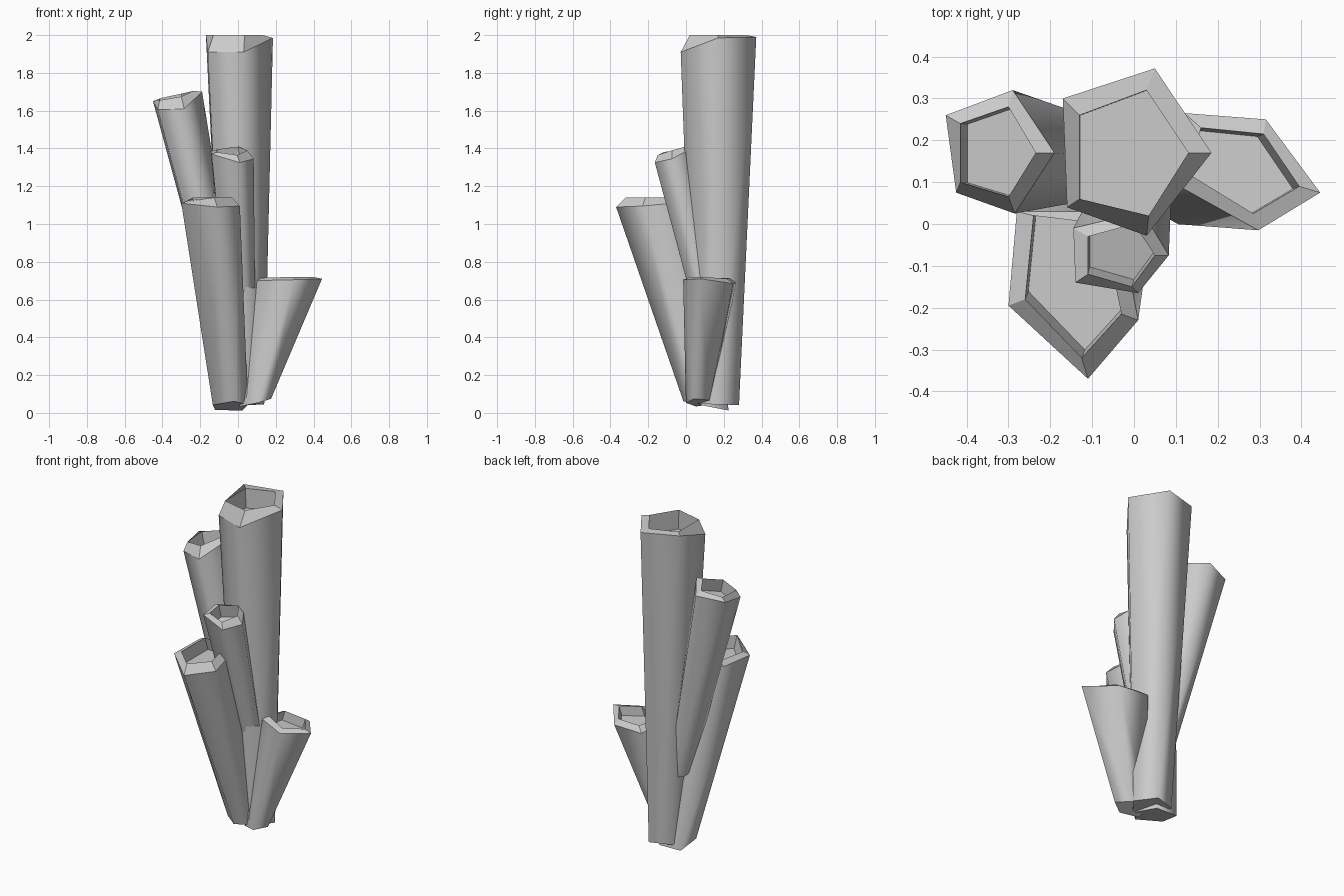
import bpy, bmesh
from mathutils import Vector


def tube(name, outer, inner, base, scale, tilt, depth):
    """Five-sided hollow tube: base ring, outer rim, inner rim, recessed floor."""
    outer = [Vector(p) for p in outer]
    inner = [Vector(p) for p in inner]
    base = Vector(base)
    c = sum(outer, Vector()) / len(outer)
    axis = (base - c).normalized()
    # base ring is a smaller copy of the rim on its own tilted plane
    bottom = []
    for p in outer:
        d = (p - c) * scale
        bottom.append(base + Vector((d.x, d.y, d.x * tilt[0] + d.y * tilt[1])))
    floor = [p + axis * depth for p in inner]
    bm = bmesh.new()
    rings = [[bm.verts.new(p) for p in r] for r in (bottom, outer, inner, floor)]
    n = len(outer)
    for k in range(3):
        a, b = rings[k], rings[k + 1]
        for i in range(n):
            j = (i + 1) % n
            f = bm.faces.new((a[i], a[j], b[j], b[i]))
            f.smooth = (k == 0)      # only the outside wall is smooth
    bm.faces.new(rings[0])
    bm.faces.new(rings[3])
    bmesh.ops.recalc_face_normals(bm, faces=bm.faces[:])
    # crisp edges around the rim and base
    for e in bm.edges:
        e.smooth = all(f.smooth for f in e.link_faces)
    me = bpy.data.meshes.new(name)
    bm.to_mesh(me)
    bm.free()
    bpy.context.collection.objects.link(bpy.data.objects.new(name, me))


# Tall central tube
tube("tall_tube",
     [(.05, .372, 1.99), (-.17, .30, 2.0), (-.16, .04, 1.91), (.03, -.028, 1.91), (.185, .17, 1.985)],
     [(.03, .32, 2.0), (-.13, .26, 2.0), (-.13, .06, 2.0), (.035, .02, 2.0), (.13, .17, 2.0)],
     (.02, .16, .045), .6, (0, -.03), .12)

# Short tube leaning right
tube("short_right_tube",
     [(.12, .265, .69), (.315, .25, .685), (.445, .075, .71), (.297, -.015, .705), (.09, .10, .70)],
     [(.16, .23, .715), (.31, .215, .71), (.395, .09, .72), (.285, .025, .72), (.13, .12, .715)],
     (.085, .07, .055), .47, (.25, .1), .06)

# Tube leaning left behind
tube("left_back_tube",
     [(-.29, .32, 1.67), (-.45, .26, 1.65), (-.425, .075, 1.605), (-.285, .025, 1.61), (-.19, .17, 1.70)],
     [(-.30, .28, 1.69), (-.415, .24, 1.665), (-.415, .10, 1.655), (-.30, .065, 1.675), (-.235, .17, 1.705)],
     (-.06, .15, .45), .55, (-.2, 0), .08)

# Wide tube leaning to the front left
tube("left_front_tube",
     [(-.04, .03, 1.12), (-.28, .03, 1.12), (-.30, -.195, 1.11), (-.11, -.37, 1.09), (.01, -.23, 1.095)],
     [(-.075, .0, 1.14), (-.24, .02, 1.14), (-.26, -.18, 1.125), (-.125, -.32, 1.14), (-.03, -.215, 1.14)],
     (-.04, .12, .035), .6, (-.02, -.2), .08)

# Slim tube at the front centre
tube("slim_front_tube",
     [(.02, .03, 1.40), (-.145, -.01, 1.385), (-.14, -.14, 1.37), (.01, -.165, 1.325), (.083, -.075, 1.345)],
     [(.0, .0, 1.41), (-.11, -.03, 1.395), (-.11, -.12, 1.38), (-.005, -.15, 1.365), (.05, -.075, 1.39)],
     (.015, .12, .50), .65, (0, .1), .08)
